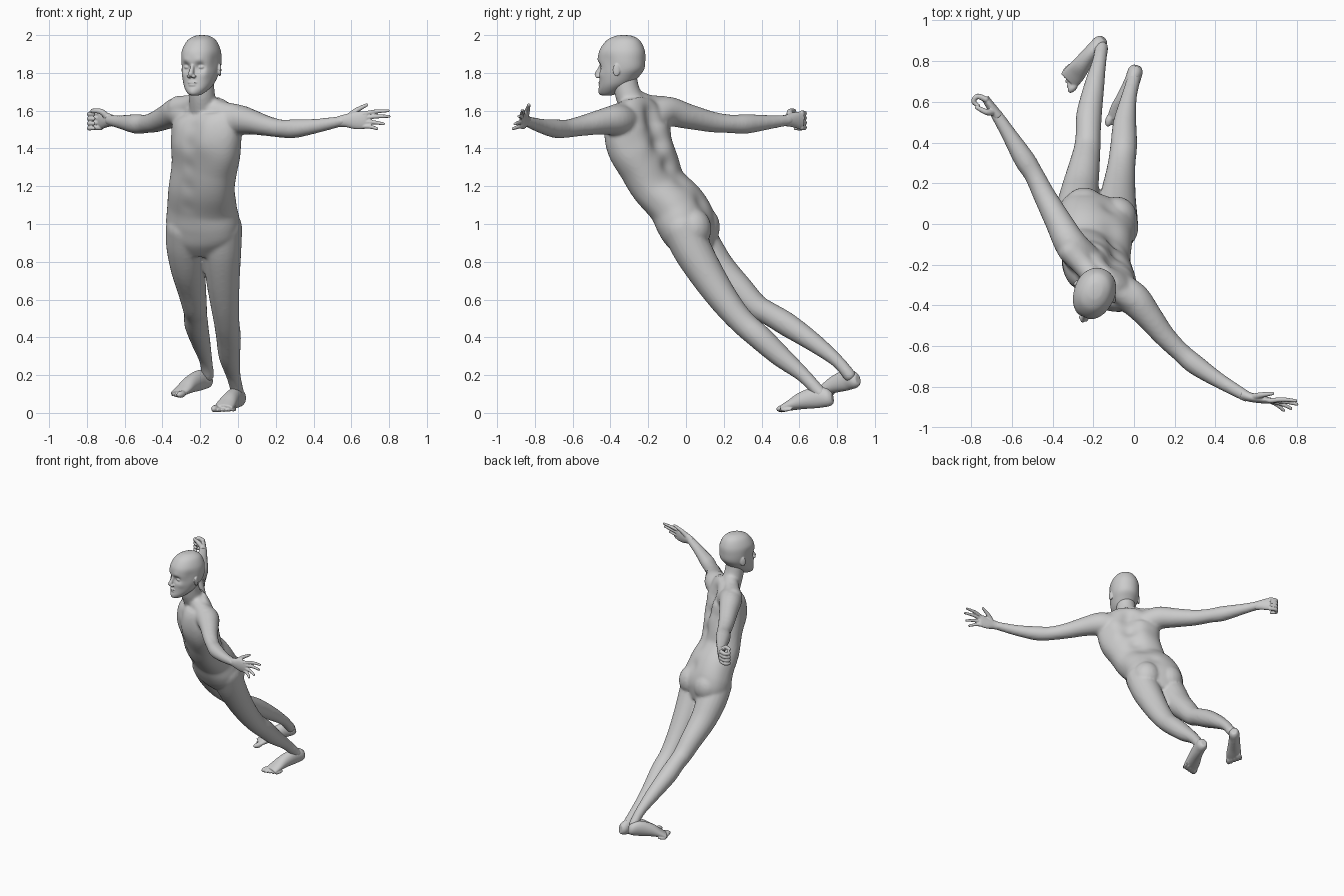
import bpy
import bmesh
import math
from mathutils import Vector, Matrix

cube = bpy.data.objects.get("Cube")
if cube:
    bpy.data.objects.remove(cube)

X, Z = Vector((1, 0, 0)), Vector((0, 0, 1))

skin = bpy.data.materials.new("plain_grey")
skin.use_nodes = True
skin.diffuse_color = (.6, .6, .6, 1)
skin.node_tree.nodes["Principled BSDF"].inputs["Base Color"].default_value = (.6, .6, .6, 1)


def spline(rows, steps):
    """Smooth curve through every value of the given rows."""
    rows = [rows[0], *rows, rows[-1]]
    result = []
    for a, b, c, d in zip(rows, rows[1:], rows[2:], rows[3:]):
        for k in range(steps):
            t = k / steps
            result.append([q + t * ((r - p) + t * ((2 * p - 5 * q + 4 * r - s)
                           + t * (3 * q - p - 3 * r + s))) / 2
                           for p, q, r, s in zip(a, b, c, d)])
    result.append(list(rows[-1]))
    return result


def loft(bm, rows, side=X, sides=24, steps=5, power=1.0, flat=False):
    """Skin over ellipses; a row is x, y, z, half width, half depth, yaw."""
    path = spline(rows, steps)
    rings = []
    for i, row in enumerate(path):
        centre = Vector(row[:3])
        before, after = path[max(i - 1, 0)], path[min(i + 1, len(path) - 1)]
        along = Z if flat else (Vector(after[:3]) - Vector(before[:3])).normalized()
        across = side
        if len(row) > 5:
            across = Matrix.Rotation(math.radians(row[5]), 3, "Z") @ side
        across = (across - along * across.dot(along)).normalized()
        depth = along.cross(across)
        w, d = max(row[3], .002), max(row[4], .002)
        ring = []
        for k in range(sides):
            angle = math.tau * k / sides
            c, s = math.cos(angle), math.sin(angle)
            c = math.copysign(abs(c) ** power, c)
            s = math.copysign(abs(s) ** power, s)
            ring.append(bm.verts.new(centre + across * w * c + depth * d * s))
        rings.append(ring)
    for low, high in zip(rings, rings[1:]):
        for k in range(sides):
            n = (k + 1) % sides
            bm.faces.new((low[k], low[n], high[n], high[k]))
    bm.faces.new(rings[0][::-1])
    bm.faces.new(rings[-1])


def ball(bm, place, size, turn=None):
    matrix = Matrix.Translation(place) @ (turn or Matrix()) @ Matrix.Diagonal((*size, 1))
    bmesh.ops.create_uvsphere(bm, u_segments=20, v_segments=12, radius=1, matrix=matrix)


def limb(bm, rows, side=X, sides=20):
    """Round tube with rounded ends; a row is x, y, z, radius."""
    loft(bm, [(*row, row[3]) for row in rows], side, sides)
    for row in (rows[0], rows[-1]):
        ball(bm, row[:3], [row[3]] * 3)


def dab(bm, place, radius, push):
    """Sculpt: push the surface near a place with a soft falloff."""
    place, push = Vector(place), Vector(push)
    for v in bm.verts:
        v.co += push * math.exp(-((v.co - place).length / radius) ** 2)


def finish(name, bm, voxel, relax):
    bmesh.ops.recalc_face_normals(bm, faces=bm.faces)
    mesh = bpy.data.meshes.new(name)
    bm.to_mesh(mesh)
    bm.free()
    mesh.materials.append(skin)
    obj = bpy.data.objects.new(name, mesh)
    bpy.context.collection.objects.link(obj)
    fuse = obj.modifiers.new("fuse", "REMESH")
    fuse.mode = "VOXEL"
    fuse.voxel_size = voxel
    fuse.use_smooth_shade = True
    soften = obj.modifiers.new("soften", "SMOOTH")
    soften.factor = .5
    soften.iterations = relax


# Torso, twisted from hips to shoulders and leaning forward
body = bmesh.new()
torso = [(-.175, .06, .85, .12, .08, -20), (-.185, .03, .93, .185, .125, -22),
         (-.185, 0, 1.01, .2, .14, -25), (-.19, -.05, 1.1, .188, .135, -30),
         (-.19, -.14, 1.2, .182, .122, -35), (-.178, -.195, 1.31, .19, .125, -40),
         (-.17, -.245, 1.42, .212, .122, -42), (-.165, -.26, 1.52, .215, .11, -41),
         (-.165, -.255, 1.59, .18, .085, -40), (-.18, -.27, 1.64, .11, .07, -35)]
loft(body, torso, sides=64, steps=8, power=.88)
for x, y, z, w, d, yaw in torso[3:9]:
    turn = Matrix.Rotation(math.radians(yaw), 3, "Z")
    front, left = turn @ Vector((0, -1, 0)), turn @ X
    middle = Vector((x, y, z))
    # Spine groove and the line down the belly
    dab(body, middle - front * d, .045, front * .02)
    dab(body, middle + front * d, .035, front * -.006)
    if z > 1.4 and z < 1.55:
        for s in (-1, 1):
            # Chest muscles and shoulder blades
            dab(body, middle + front * d + left * s * .09, .07, front * .012)
            dab(body, middle - front * d + left * s * .1, .06, front * -.012)
# Buttocks
ball(body, (-.245, .085, .985), (.1, .095, .11))
ball(body, (-.085, .035, .975), (.1, .1, .11))
# Neck and the muscles running to the shoulders
limb(body, [(-.18, -.25, 1.57, .078), (-.19, -.305, 1.68, .069), (-.195, -.325, 1.77, .066)])
limb(body, [(-.2, -.26, 1.66, .05), (-.25, -.2, 1.63, .055), (-.31, -.13, 1.615, .065)], Z)
limb(body, [(-.17, -.28, 1.64, .05), (-.1, -.32, 1.6, .055), (-.01, -.37, 1.57, .065)], Z)

# Arms
limb(body, [(-.25, -.17, 1.56, .085), (-.31, -.1, 1.595, .08), (-.37, .01, 1.57, .067),
            (-.44, .14, 1.54, .055), (-.49, .24, 1.53, .049), (-.54, .32, 1.53, .052),
            (-.62, .45, 1.54, .037), (-.68, .545, 1.55, .029)], Z)
limb(body, [(-.08, -.32, 1.54, .085), (0, -.37, 1.55, .082), (.07, -.45, 1.54, .067),
            (.15, -.55, 1.52, .054), (.23, -.63, 1.505, .048), (.3, -.69, 1.505, .05),
            (.42, -.77, 1.52, .038), (.55, -.845, 1.545, .028)], Z)

# Legs
limb(body, [(-.275, .02, .98, .107), (-.275, .085, .88, .105), (-.265, .17, .765, .092),
            (-.245, .28, .655, .077), (-.23, .37, .565, .066), (-.225, .44, .525, .062),
            (-.22, .54, .465, .063), (-.195, .68, .37, .05), (-.17, .8, .275, .035),
            (-.16, .865, .2, .034)])
limb(body, [(-.085, -.02, .98, .107), (-.085, .035, .86, .103), (-.08, .125, .71, .09),
            (-.07, .215, .58, .077), (-.06, .3, .48, .068), (-.05, .39, .4, .066),
            (-.045, .5, .3, .057), (-.025, .62, .2, .039), (0, .715, .1, .034)])
finish("body", body, .01, 6)

# Head: a stack of level ellipses, sculpted, then turned to its right
head = bmesh.new()
skull = [(0, .012, .16, .01, .012), (0, .012, .154, .04, .05), (0, .008, .13, .073, .092),
         (0, .002, .08, .097, .122), (0, 0, .03, .102, .127), (0, 0, -.02, .098, .121),
         (0, -.015, -.06, .09, .106), (0, -.035, -.1, .077, .088),
         (0, -.06, -.13, .058, .066), (0, -.08, -.153, .035, .04), (0, -.085, -.16, .015, .02)]
loft(head, skull, sides=64, steps=6, power=.95, flat=True)
for s in (-1, 1):
    # Eye sockets, brows, cheekbones and temples
    dab(head, (s * .04, -.115, -.008), .024, (0, .02, 0))
    dab(head, (s * .04, -.12, .025), .022, (0, -.006, 0))
    dab(head, (s * .06, -.09, -.045), .025, (s * .003, -.005, 0))
    dab(head, (s * .095, -.04, .02), .04, (s * -.006, 0, 0))
    # Eyes, nostrils and ears
    ball(head, (s * .039, -.092, -.01), (.019, .016, .011))
    ball(head, (s * .013, -.132, -.058), (.011, .014, .01))
    ball(head, (s * .102, .012, -.025), (.008, .02, .034),
         Matrix.Rotation(s * .35, 4, "Z"))
dab(head, (0, -.12, -.145), .025, (0, -.008, 0))
# Nose and lips
loft(head, [(0, -.108, .018, .01, .012), (0, -.122, -.015, .011, .015),
            (0, -.136, -.045, .014, .02), (0, -.132, -.06, .012, .016)],
     sides=16, flat=True)
ball(head, (0, -.119, -.091), (.027, .012, .007))
ball(head, (0, -.119, -.105), (.023, .012, .007))
head.transform(Matrix.Translation((-.195, -.34, 1.84)) @ Matrix.Rotation(math.radians(-23), 4, "Z"))
finish("head", head, .004, 2)

# Left hand: open, thumb upward
hand = bmesh.new()
loft(hand, [(.53, -.835, 1.542, .028, .026), (.57, -.85, 1.547, .034, .023),
            (.62, -.86, 1.548, .046, .02), (.67, -.868, 1.55, .046, .015),
            (.685, -.87, 1.55, .04, .01)], Z)
tips = [(.795, -.868, 1.6), (.8, -.885, 1.57), (.77, -.905, 1.53), (.735, -.915, 1.505)]
for i, (x, y, z) in enumerate(tips):
    root = Vector((.665, -.868, 1.583 - .022 * i))
    bend = root.lerp(Vector((x, y, z)), .5) + Vector((0, .006, .004))
    limb(hand, [(*root, .0125), (*bend, .011), (x, y, z, .008)], Z, 12)
limb(hand, [(.585, -.85, 1.565, .018), (.625, -.84, 1.6, .014), (.68, -.832, 1.63, .009)], Z, 12)
finish("left_hand", hand, .004, 1)

# Right hand: loosely closed
hand = bmesh.new()
loft(hand, [(-.665, .525, 1.548, .03, .026), (-.69, .56, 1.55, .037, .024),
            (-.715, .595, 1.55, .045, .021), (-.73, .618, 1.548, .044, .018)], Z)
for i in range(4):
    z = 1.586 - .025 * i
    limb(hand, [(-.728, .612, z, .0145), (-.768, .627, z, .0135),
                (-.788, .602, z - .004, .012), (-.765, .58, z - .004, .01)], Z, 12)
limb(hand, [(-.695, .55, 1.57, .018), (-.725, .55, 1.595, .015), (-.77, .572, 1.6, .011)], Z, 12)
finish("right_hand", hand, .004, 1)


# Feet, laid along a line from heel to toe
def foot(name, heel, toe, inner):
    bm = bmesh.new()
    loft(bm, [(0, -.004, .045, .018, .026), (0, -.025, .045, .032, .04),
              (0, -.075, .053, .034, .05), (.004, -.15, .046, .04, .042),
              (.008, -.21, .03, .047, .027), (.008, -.255, .018, .047, .016)])
    for i in range(5):
        size = .017 if i == 0 else .0125 - .001 * i
        ball(bm, (.043 - .0195 * i, -.268 + .011 * i, size), (size, .03, size))
    heel, toe = Vector(heel), Vector(toe)
    ahead = (toe - heel).normalized()
    right = ahead.cross(Z).normalized()
    frame = Matrix((right * inner, -ahead, right.cross(ahead))).transposed()
    frame = frame * ((toe - heel).length / .298)
    bm.transform(Matrix.Translation(heel) @ frame.to_4x4())
    finish(name, bm, .005, 2)


foot("left_foot", (.018, .785, .03), (-.085, .465, 0), 1)
foot("right_foot", (-.14, .92, .13), (-.355, .68, .075), -1)
